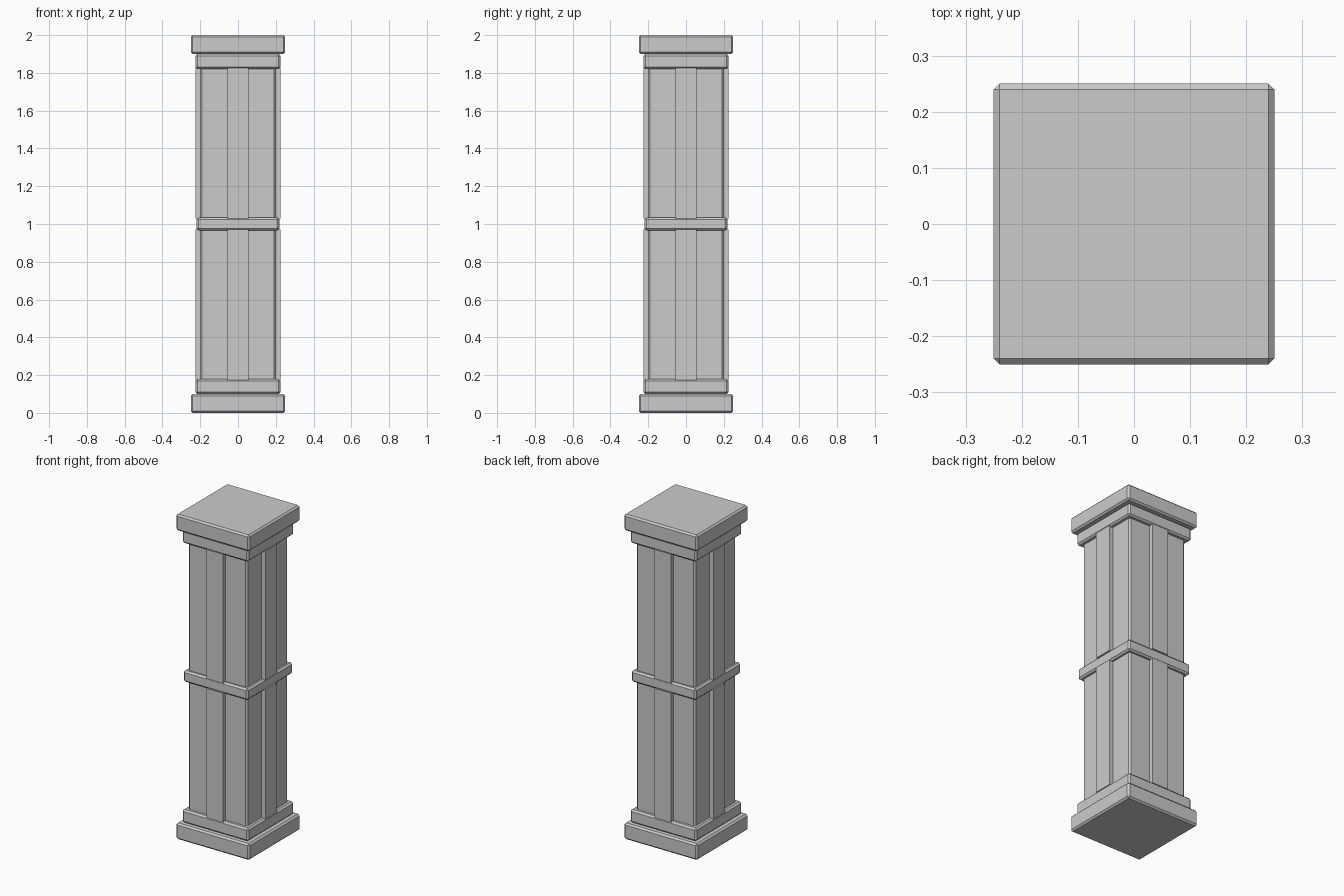
import bpy

cube = bpy.data.objects.get("Cube")
if cube:
    bpy.data.objects.remove(cube, do_unlink=True)

stone = bpy.data.materials.new("grey_stone")
stone.use_nodes = True
COLOUR = (0.6, 0.6, 0.6, 1)
stone.diffuse_color = COLOUR
stone.node_tree.nodes["Principled BSDF"].inputs["Base Color"].default_value = COLOUR


def block(name, half_x, half_y, z0, z1, chamfer=0.0):
    """Upright box centred on the axis, with optional flat chamfered edges."""
    bpy.ops.mesh.primitive_cube_add(size=2, location=(0, 0, (z0 + z1) / 2))
    ob = bpy.context.object
    ob.name = name
    ob.scale = (half_x, half_y, (z1 - z0) / 2)
    bpy.ops.object.transform_apply(location=False, rotation=False, scale=True)
    ob.data.materials.append(stone)
    if chamfer:
        bevel = ob.modifiers.new("chamfer", 'BEVEL')
        bevel.width = chamfer
        bevel.segments = 1
    return ob


# Square shaft and its middle band
block("shaft", 0.2, 0.2, 0.1, 1.9, 0.01)
block("middle_band", 0.22, 0.22, 0.965, 1.035, 0.01)

# Stepped base and matching capital
block("base_plinth", 0.25, 0.25, 0, 0.1, 0.01)
block("base_step", 0.225, 0.225, 0.1, 0.18, 0.01)
block("capital_step", 0.225, 0.225, 1.82, 1.9, 0.01)
block("capital_slab", 0.25, 0.25, 1.9, 2, 0.01)

# Raised strips on all four faces, above and below the band
WIDTH, OUTER, INNER = 0.056, 0.225, 0.19
for level, z0, z1 in (("lower", 0.175, 0.97), ("upper", 1.03, 1.825)):
    for side, dx, dy in (("front", 0, -1), ("back", 0, 1), ("left", 1, 0), ("right", -1, 0)):
        depth, centre = (OUTER - INNER) / 2, (OUTER + INNER) / 2
        strip = block(f"{level}_{side}_strip", depth if dx else WIDTH,
                      depth if dy else WIDTH, z0, z1)
        strip.location.x, strip.location.y = dx * centre, dy * centre
